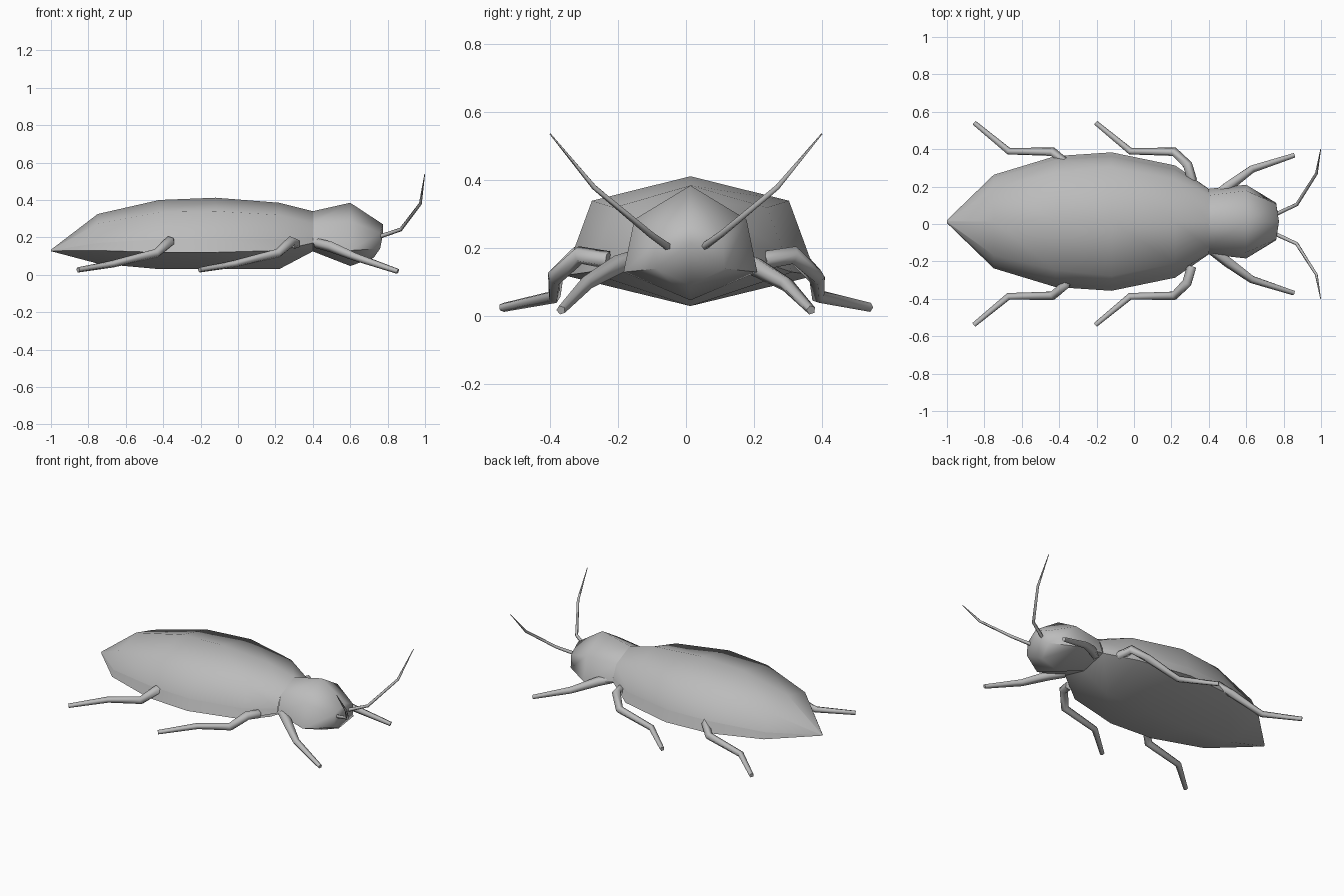
import bpy, bmesh, math
from mathutils import Vector

if "Cube" in bpy.data.objects:
    bpy.data.objects.remove(bpy.data.objects["Cube"], do_unlink=True)

grey = bpy.data.materials.new("chitin grey")
grey.use_nodes = True
colour = (0.5, 0.5, 0.5, 1)
grey.diffuse_color = colour
grey.node_tree.nodes["Principled BSDF"].inputs["Base Color"].default_value = colour


def finish(bm, name, angle, closed=True):
    if closed:
        bmesh.ops.recalc_face_normals(bm, faces=bm.faces[:])
    mesh = bpy.data.meshes.new(name)
    bm.to_mesh(mesh)
    bm.free()
    obj = bpy.data.objects.new(name, mesh)
    bpy.context.collection.objects.link(obj)
    mesh.materials.append(grey)
    bpy.ops.object.select_all(action="DESELECT")
    obj.select_set(True)
    bpy.context.view_layer.objects.active = obj
    bpy.ops.object.shade_smooth_by_angle(angle=math.radians(angle))
    return obj


def skin(bm, rings, wrap):
    """Bridge neighbouring rings of points with quads."""
    loops = [[bm.verts.new(p) for p in ring] for ring in rings]
    n = len(loops[0])
    for a, b in zip(loops, loops[1:]):
        for i in range(n if wrap else n - 1):
            j = (i + 1) % n
            bm.faces.new((a[i], a[j], b[j], b[i]))
    return loops


# Body stations: x, shoulder y, shoulder z, ridge z, side y, side z, rim y, rim z, keel z
stations = [
    (-1.00, .004, .132, .134, .006, .130, .008, .128, .126),
    (-0.75, .18, .275, .325, .235, .17, .25, .13, .06),
    (-0.42, .26, .335, .40, .33, .19, .35, .12, .03),
    (-0.12, .29, .34, .412, .345, .19, .37, .12, .03),
    (0.22, .225, .32, .385, .275, .19, .30, .13, .03),
    (0.40, .14, .275, .34, .172, .20, .175, .17, .125),
]
CENTRE = 0.013


def arch(x, half, mid):
    """Points across the body from one side, over the middle, to the other."""
    left = [(x, CENTRE + y, z) for y, z in half]
    right = [(x, CENTRE - y, z) for y, z in reversed(half)]
    return left + [(x, CENTRE, mid)] + right


# Smooth wing shell
bm = bmesh.new()
skin(bm, [arch(x, [(ey, ez), (sy, sz)], top)
          for x, sy, sz, top, ey, ez, ry, rz, keel in stations], False)
finish(bm, "wing_shell", 70, False)

# Belly with a rim just outside the shell
bm = bmesh.new()
skin(bm, [arch(x, [(ey, ez), (ry, rz)], keel)[::-1]
          for x, sy, sz, top, ey, ez, ry, rz, keel in stations], False)
finish(bm, "belly", 50, False)

# Head: six-sided rings with a slanted face
bm = bmesh.new()
rings = []
for xs, sy, sz, top, ry, rz, keel in [
        ((.40, .40, .40), .14, .275, .34, .175, .17, .125),
        ((.60, .60, .60), .165, .285, .385, .197, .13, .047),
        ((.775, .76, .725), .095, .225, .27, .10, .14, .09)]:
    xt, xm, xk = xs
    c = CENTRE
    rings.append([(xt, c, top), (xm, c + sy, sz), (xm, c + ry, rz),
                  (xk, c, keel), (xm, c - ry, rz), (xm, c - sy, sz)])
loops = skin(bm, rings, True)
nose = bm.verts.new((.775, CENTRE, .215))
for i in range(6):
    bm.faces.new((loops[-1][i], loops[-1][(i + 1) % 6], nose))
finish(bm, "head", 60)


def limb(name, points, radii, sides=5):
    """Tapered jointed tube with flat ends."""
    pts = [Vector(p) for p in points]
    rings = []
    for i, (p, r) in enumerate(zip(pts, radii)):
        before = (p - pts[i - 1]).normalized() if i else Vector()
        after = (pts[i + 1] - p).normalized() if i + 1 < len(pts) else Vector()
        t = (before + after).normalized()
        u = t.cross(Vector((0, 0, 1))).normalized()
        v = u.cross(t)
        angles = [math.tau * k / sides for k in range(sides)]
        rings.append([p + r * (math.cos(a) * u + math.sin(a) * v) for a in angles])
    bm = bmesh.new()
    loops = skin(bm, rings, True)
    bm.faces.new(loops[0])
    bm.faces.new(loops[-1])
    finish(bm, name, 75)


front_leg = [(.42, .14, .17), (.50, .20, .15), (.63, .295, .095), (.855, .368, .018)]
middle_leg = [(.31, .23, .165), (.285, .315, .18), (.215, .385, .115),
              (-.02, .388, .058), (-.205, .54, .026)]
hind_leg = [(x - .65, y + .01 * (i < 2), z) for i, (x, y, z) in enumerate(middle_leg)]
hind_leg[0] = (-.36, .28, .165)
antenna = [(.73, .04, .195), (.87, .105, .242), (.975, .27, .38), (.998, .4, .537)]

# Paired limbs on both sides of the body
for side, sign in (("far", 1), ("near", -1)):
    for name, path, radii in (
            ("front_leg", front_leg, (.028, .03, .022, .014)),
            ("middle_leg", middle_leg, (.028, .028, .025, .02, .014)),
            ("hind_leg", hind_leg, (.028, .028, .025, .02, .014)),
            ("antenna", antenna, (.012, .01, .008, .002))):
        limb(f"{side}_{name}", [(x, sign * y, z) for x, y, z in path], radii)
